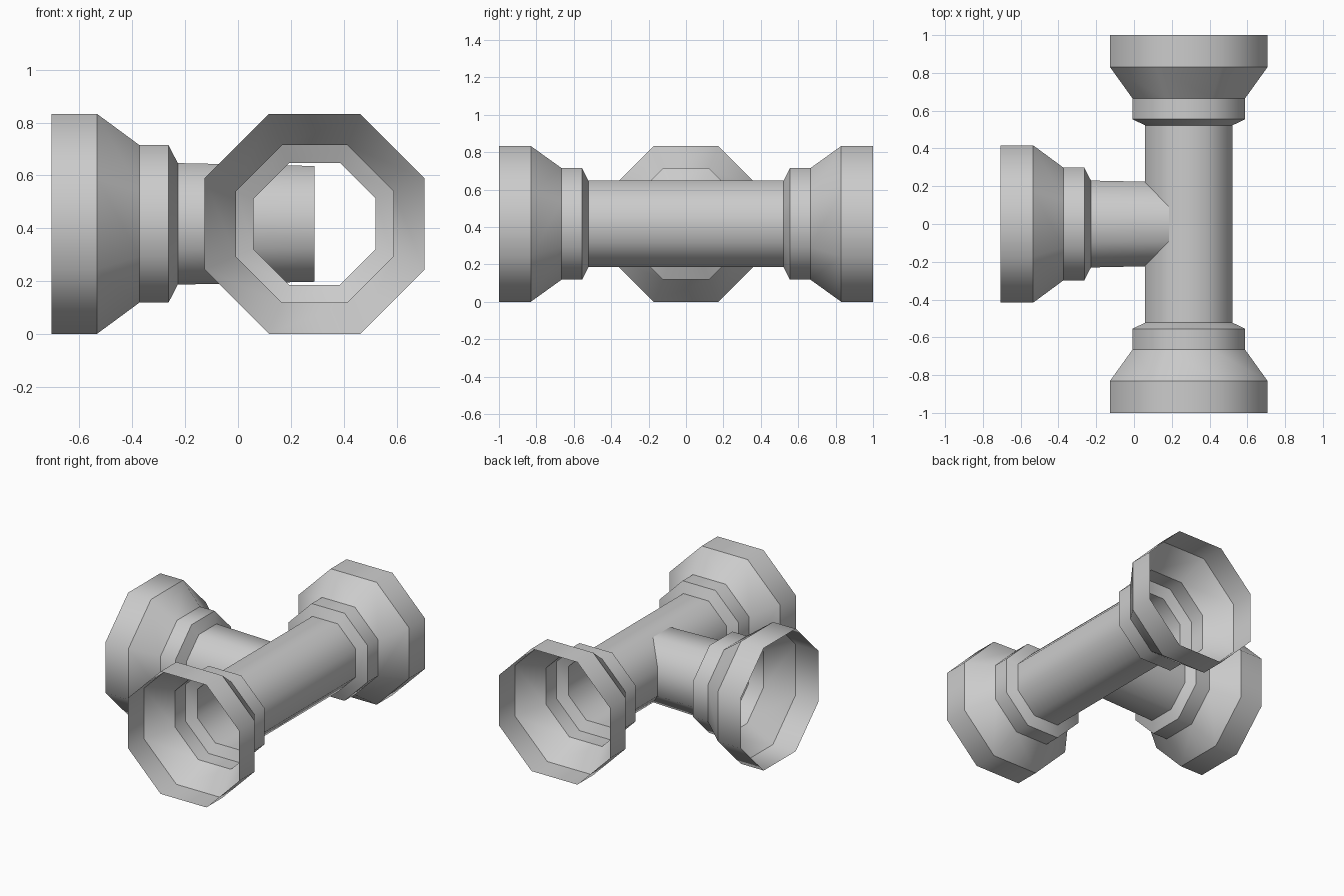
import bpy, bmesh
from math import cos, sin, pi
from mathutils import Vector

if "Cube" in bpy.data.objects:
    bpy.data.objects.remove(bpy.data.objects["Cube"])

CENTER = Vector((0.29, 0.0, 0.4165))
SIDES = 8


def pipe(name, axis, profile):
    """Open octagonal tube; profile holds (position along axis, half width across flats)."""
    bm = bmesh.new()
    rings = []
    for pos, apothem in profile:
        r = apothem / cos(pi / SIDES)
        ring = []
        for i in range(SIDES):
            a = 2 * pi * (i + 0.5) / SIDES
            u, w = r * cos(a), r * sin(a)
            co = (pos, u, CENTER.z + w) if axis == 'X' else (CENTER.x + u, pos, CENTER.z + w)
            ring.append(bm.verts.new(co))
        rings.append(ring)
    for a, b in zip(rings, rings[1:]):
        for i in range(SIDES):
            j = (i + 1) % SIDES
            f = bm.faces.new((a[i], a[j], b[j], b[i]))
            f.smooth = True
            # outward normals
            f.normal_update()
            out = f.calc_center_median() - CENTER
            out[0 if axis == 'X' else 1] = 0
            if f.normal.dot(out) < 0:
                f.normal_flip()
    # crisp edges around each ring, smooth along the length
    for ring in rings:
        for i in range(SIDES):
            bm.edges.get((ring[i], ring[(i + 1) % SIDES])).smooth = False
    mesh = bpy.data.meshes.new(name)
    bm.to_mesh(mesh)
    bm.free()
    obj = bpy.data.objects.new(name, mesh)
    bpy.context.collection.objects.link(obj)
    return obj


# straight pipe with a flared socket at both ends
half = [(-1.0, 0.4165), (-0.83, 0.4165), (-0.665, 0.298), (-0.555, 0.298), (-0.522, 0.231)]
pipe("main_pipe", 'Y', half + [(-p, a) for p, a in reversed(half)])

# side branch with one socket, running slightly tapered into the main pipe
pipe("branch_pipe", 'X', [(-0.706, 0.4165), (-0.534, 0.4165), (-0.373, 0.298),
                          (-0.263, 0.298), (-0.228, 0.230), (0.29, 0.219)])
